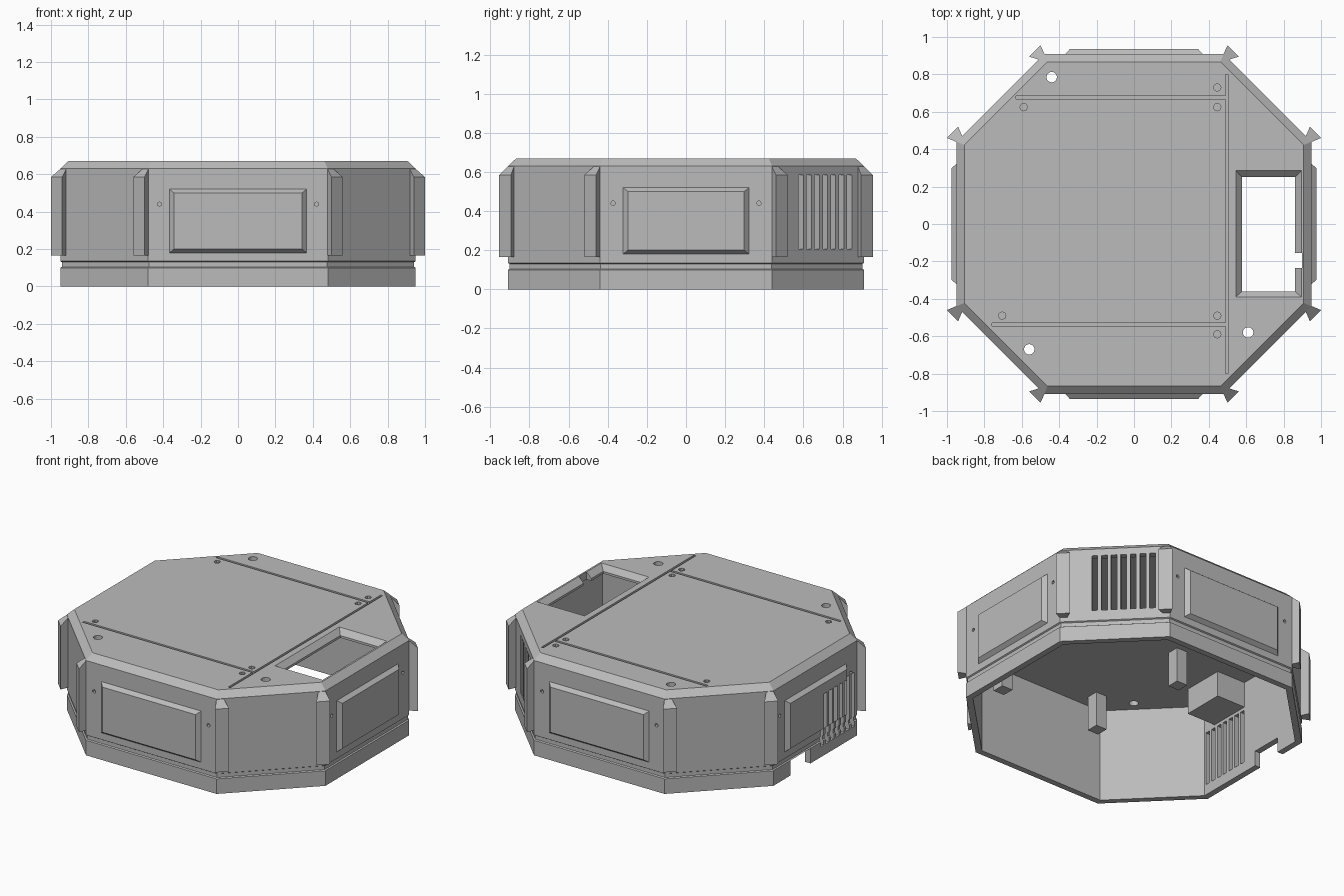
import bpy, bmesh, math
from mathutils import Vector, Matrix

if "Cube" in bpy.data.objects:
    bpy.data.objects.remove(bpy.data.objects["Cube"])

A, B, S = 0.95, 0.91, 1.39      # half width, half depth, diagonal reach (x + y)
grey = bpy.data.materials.new("light_grey")
grey.diffuse_color = (0.5, 0.5, 0.5, 1)
grey.use_nodes = True
grey.node_tree.nodes["Principled BSDF"].inputs["Base Color"].default_value = grey.diffuse_color


def finish(name, bm, mat=True):
    bmesh.ops.recalc_face_normals(bm, faces=bm.faces)
    me = bpy.data.meshes.new(name)
    bm.to_mesh(me)
    bm.free()
    ob = bpy.data.objects.new(name, me)
    bpy.context.collection.objects.link(ob)
    if mat:
        me.materials.append(grey)
    return ob


def loft(bm, rings):
    """Skin equal-length rings of points and cap both ends."""
    vs = [[bm.verts.new(p) for p in r] for r in rings]
    n = len(vs[0])
    for a, b in zip(vs, vs[1:]):
        for i in range(n):
            bm.faces.new((a[i], a[(i + 1) % n], b[(i + 1) % n], b[i]))
    bm.faces.new(vs[0])
    bm.faces.new(vs[-1])


def octagon(d, z):
    """Octagon ring moved inward by d."""
    a, b, s = A - d, B - d, S - d * math.sqrt(2)
    return [(a, s - a, z), (s - b, b, z), (b - s, b, z), (-a, s - a, z),
            (-a, a - s, z), (b - s, -b, z), (s - b, -b, z), (a, a - s, z)]


def rect(x0, x1, y0, y1, z):
    return [(x0, y0, z), (x1, y0, z), (x1, y1, z), (x0, y1, z)]


def box(bm, x0, x1, y0, y1, z0, z1):
    loft(bm, [rect(x0, x1, y0, y1, z0), rect(x0, x1, y0, y1, z1)])


def disc(bm, r, n, depth, mat):
    bmesh.ops.create_cone(bm, cap_ends=True, segments=n, radius1=r, radius2=r,
                          depth=depth, matrix=mat)


def cut(target, cutter):
    m = target.modifiers.new("cut", 'BOOLEAN')
    m.operation, m.solver, m.object, m.use_self = 'DIFFERENCE', 'EXACT', cutter, True
    cutter.hide_render = True
    bpy.context.view_layer.objects.active = target
    bpy.ops.object.modifier_apply(modifier=m.name)


# hollow octagonal housing, open below, with a seam groove and bevelled roof
bm = bmesh.new()
profile = [(0.04, 0.62), (0.04, 0), (0, 0), (0, 0.10), (0.008, 0.105), (0.008, 0.13),
           (0, 0.135), (0, 0.63), (0.043, 0.67)]
loft(bm, [octagon(d, z) for d, z in profile])
housing = finish("housing", bm)

# roof opening, bevelled, with a notch in its right edge
bm = bmesh.new()
loft(bm, [rect(0.577, 0.86, -0.36, 0.25, 0.55), rect(0.577, 0.86, -0.36, 0.25, 0.635),
          rect(0.545, 0.895, -0.39, 0.285, 0.67), rect(0.545, 0.895, -0.39, 0.285, 0.72)])
box(bm, 0.80, 0.897, -0.235, -0.155, 0.56, 0.71)
# through holes and shallow screw recesses
for x, y in ((-0.44, 0.785), (-0.56, -0.67), (0.61, -0.58)):
    disc(bm, 0.028, 16, 0.3, Matrix.Translation((x, y, 0.66)))
for x, y in ((-0.59, 0.625), (0.445, 0.73), (0.445, 0.625),
             (-0.705, -0.49), (0.445, -0.49), (0.445, -0.59)):
    disc(bm, 0.02, 8, 0.04, Matrix.Translation((x, y, 0.675)))
# roof seams
box(bm, 0.488, 0.503, -0.8, 0.8, 0.65, 0.70)
box(bm, -0.63, 0.49, 0.668, 0.684, 0.65, 0.69)
box(bm, -0.76, 0.49, -0.546, -0.530, 0.65, 0.69)
# pin holes beside the wall panels
for s in (-1, 1):
    for t in (-1, 1):
        disc(bm, 0.012, 6, 0.04,
             Matrix.Translation((t * 0.42, s * B, 0.44)) @ Matrix.Rotation(math.pi / 2, 4, 'X'))
        disc(bm, 0.012, 6, 0.04,
             Matrix.Translation((s * A, t * 0.373, 0.44)) @ Matrix.Rotation(math.pi / 2, 4, 'Y'))
# cable notch in the left wall
box(bm, -1.0, -0.87, 0.05, 0.26, -0.05, 0.10)
# vent slots in the back right diagonal wall
for i in range(7):
    y = 0.588 + i * 0.0412
    u, n = Vector((-1, 1, 0)) * 0.0125, Vector((1, 1, 0)) * 0.06
    c = Vector((S - y, y, 0))
    quad = [c - u - n, c + u - n, c + u + n, c - u + n]
    loft(bm, [[p + Vector((0, 0, z)) for p in quad] for z in (0.205, 0.585)])
opening_cutter = finish("opening_cutter", bm, False)
cut(housing, opening_cutter)

# vent slots in the left wall, through its panel
bm = bmesh.new()
for i in range(7):
    y = -0.395 + i * 0.054
    box(bm, -1.05, -0.88, y - 0.017, y + 0.017, 0.07, 0.43)
vent_cutter = finish("vent_cutter", bm, False)
cut(housing, vent_cutter)

# raised bevelled panels on the four straight walls
for name, angle, dist, half in (("front_panel", 0, B, 0.367), ("right_panel", 90, A, 0.322),
                                ("back_panel", 180, B, 0.367), ("left_panel", 270, A, 0.322)):
    bm = bmesh.new()
    rings = []
    for out, inset in ((-0.004, 0), (0, 0), (0.026, 0.025)):
        h = half - inset
        z0, z1, y = 0.18 + inset * 0.8, 0.52 - inset * 0.8, -dist - out
        rings.append([(-h, y, z0), (h, y, z0), (h, y, z1), (-h, y, z1)])
    loft(bm, rings)
    bm.transform(Matrix.Rotation(math.radians(angle), 4, 'Z'))
    panel = finish(name, bm)
    if name == "left_panel":
        cut(panel, vent_cutter)

# corner guards, flared outward with sloping tops
for tag, pts in (("side", [(0.948, 0.438), (1.0, 0.46), (0.94, 0.52), (0.918, 0.468)]),
                 ("end", [(0.478, 0.908), (0.50, 0.955), (0.56, 0.895), (0.508, 0.878)])):
    for sx, h in ((-1, "left"), (1, "right")):
        for sy, d in ((-1, "front"), (1, "back")):
            bm = bmesh.new()
            tops = (0.63, 0.585, 0.585, 0.63)
            loft(bm, [[(sx * x, sy * y, 0.165) for x, y in pts],
                      [(sx * x, sy * y, t) for (x, y), t in zip(pts, tops)]])
            finish(f"{d}_{h}_{tag}_guard", bm)

# posts and block hanging from the roof inside
for name, x, y in (("left_front_post", -0.34, -0.75), ("right_front_post", 0.40, -0.75),
                   ("middle_post", -0.37, -0.03)):
    bm = bmesh.new()
    box(bm, x - 0.04, x + 0.04, y - 0.04, y + 0.04, 0.39, 0.625)
    finish(name, bm)
bm = bmesh.new()
box(bm, -0.915, -0.70, -0.33, -0.05, 0.45, 0.625)
finish("inner_block", bm)

for ob in (opening_cutter, vent_cutter):
    bpy.data.objects.remove(ob)
